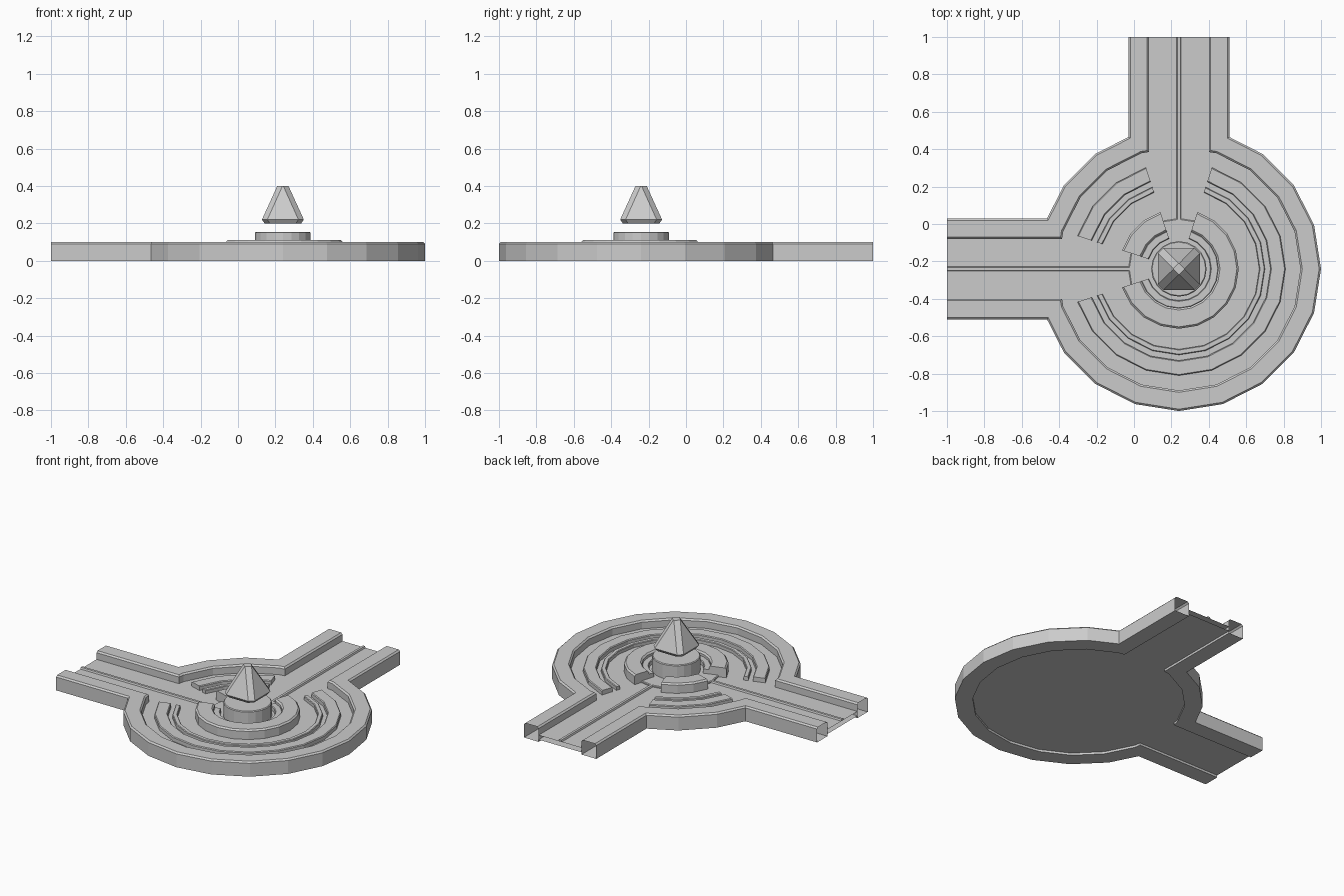
import bpy
from math import cos, sin, radians

if "Cube" in bpy.data.objects:
    bpy.data.objects.remove(bpy.data.objects["Cube"])

CX, CY = 0.24, -0.24      # centre of the round plaza
REACH = 1.24              # distance from centre to the road ends
FLOOR = 0.045
LONG, SHORT = range(11, 25), range(6, 10)   # 18-degree steps between the roads


def make(name, verts, faces):
    mesh = bpy.data.meshes.new(name)
    mesh.from_pydata([(x + CX, y + CY, z) for x, y, z in verts], [], faces)
    ob = bpy.data.objects.new(name, mesh)
    bpy.context.collection.objects.link(ob)
    import bmesh
    bm = bmesh.new()
    bm.from_mesh(mesh)
    bmesh.ops.remove_doubles(bm, verts=bm.verts, dist=1e-5)
    bmesh.ops.dissolve_degenerate(bm, edges=bm.edges, dist=1e-5)
    if name != "floor":
        bmesh.ops.recalc_face_normals(bm, faces=bm.faces)
    bm.to_mesh(mesh)
    bm.free()
    return ob


def pt(r, k):
    a = radians(18 * k)
    return r * cos(a), r * sin(a)


def corner(r, w):
    """Distance along a road where its edge meets the 20-sided circle."""
    k = 0 if r * sin(radians(18)) > w else 1
    (x0, y0), (x1, y1) = pt(r, k), pt(r, k + 1)
    return x0 + (x1 - x0) * (w - y0) / (y1 - y0)


def chain(r, w, steps):
    """Plan line: road edge, arc, road edge (counter-clockwise)."""
    c = corner(r, w)
    if steps == LONG:
        head, tail = [(-REACH, -w), (-c, -w)], [(w, c), (w, REACH)]
    else:
        head, tail = [(-w, REACH), (-w, c)], [(-c, w), (-REACH, w)]
    mid = [pt(r, k) for k in steps]
    if r * sin(radians(18)) < w:      # end points swallowed by the road
        mid[0], mid[-1] = head[1], tail[0]
    return head + mid + tail


def loft(name, rails, capped, closed=False):
    """Closed cross-section made of rails running side by side."""
    m, n = len(rails), len(rails[0])
    verts = [p for rail in rails for p in rail]
    faces = []
    for i in range(m):
        j = (i + 1) % m
        for k in range(n if closed else n - 1):
            l = (k + 1) % n
            faces.append((i * n + k, i * n + l, j * n + l, j * n + k))
    if capped:
        faces += [tuple(i * n for i in range(m)),
                  tuple(i * n + n - 1 for i in reversed(range(m)))]
    return make(name, verts, faces)


def stack(name, levels):
    """Solid from a bottom-to-top list of equal-length loops."""
    n = len(levels[0])
    verts = [p for lv in levels for p in lv]
    faces = [(i * n + k, i * n + (k + 1) % n, (i + 1) * n + (k + 1) % n, (i + 1) * n + k)
             for i in range(len(levels) - 1) for k in range(n)]
    top = (len(levels) - 1) * n
    faces += [tuple(reversed(range(n))), tuple(range(top, top + n))]
    return make(name, verts, faces)


def arc_ridge(name, r_in, r_out, top, bevel):
    prof = [(r_out, FLOOR), (r_out, top - bevel), (r_out - bevel, top),
            (r_in + bevel, top), (r_in, top - bevel), (r_in, FLOOR)]
    for tag, steps in (("long", LONG), ("short", SHORT)):
        loft(f"{name}_{tag}", [[(*pt(r, k), z) for k in steps] for r, z in prof], True)


def disc(name, prof):
    stack(name, [[(*pt(r, k), z) for k in range(20)] for r, z in prof])


# hollow outer curbs, open at the road ends
curb = [(.76, .27, 0), (.76, .27, .09), (.75, .26, .1),
        (.66, .17, .1), (.65, .16, .09), (.65, .16, 0)]
for tag, steps in (("long", LONG), ("short", SHORT)):
    loft("curb_" + tag, [[(x, y, z) for x, y in chain(r, w, steps)] for r, w, z in curb], False)

# floor, top and underside
plan = chain(.65, .16, LONG) + chain(.65, .16, SHORT)
n = len(plan)
make("floor", [(x, y, z) for z in (FLOOR, .015) for x, y in plan],
     [tuple(range(n)), tuple(reversed(range(n, 2 * n)))])

# thin rib down the middle of each road
for name, turn in (("rib_west", False), ("rib_north", True)):
    levels = []
    for h, z in ((.012, FLOOR), (.008, .056)):
        loop = [(-REACH, -h), (-.14, -h), (-.14, h), (-REACH, h)]
        levels.append([(y, -x, z) if turn else (x, y, z) for x, y in loop])
    stack(name, levels)

# concentric raised arcs and hub
arc_ridge("outer_arc", .49, .57, .075, .005)
arc_ridge("inner_arc", .43, .46, .07, .004)
arc_ridge("hub_ring", .21, .32, .11, .01)
arc_ridge("hub_step", .17, .212, .085, .004)
disc("hub_base", [(.27, FLOOR), (.27, .052), (.265, .056)])
disc("pedestal", [(.148, FLOOR), (.148, .15), (.143, .155)])

# floating pyramid with chamfered edges
levels = []
for h, c, z in ((.098, .07, .2), (.112, .083, .22), (.03, .002, .4)):
    levels.append([(h, -c, z), (h, c, z), (c, h, z), (-c, h, z),
                   (-h, c, z), (-h, -c, z), (-c, -h, z), (c, -h, z)])
stack("floating_pyramid", levels)
